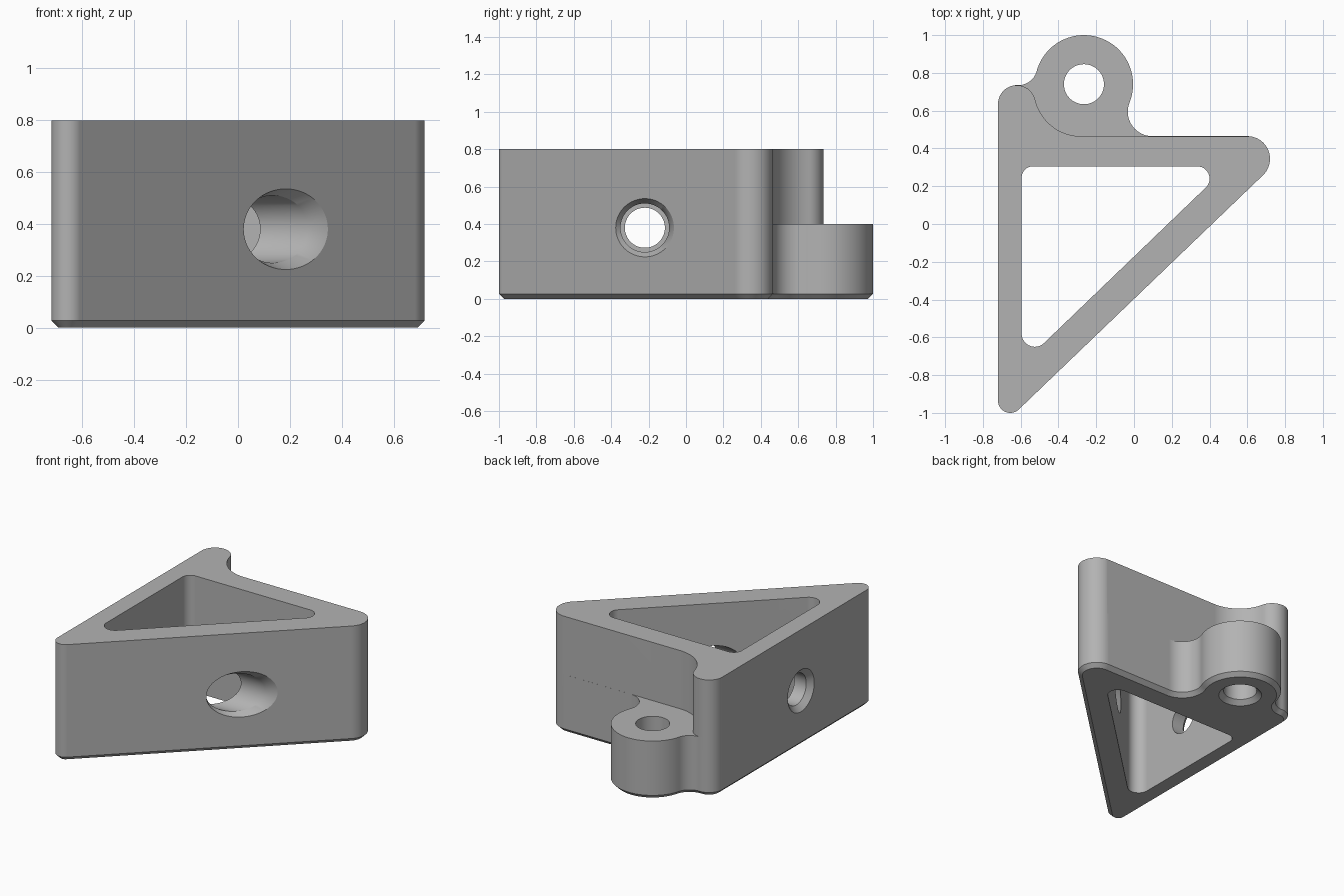
import bpy, bmesh
from math import radians, cos, sin, pi

cube = bpy.data.objects.get("Cube")
if cube:
    bpy.data.objects.remove(cube, do_unlink=True)

grey = bpy.data.materials.new("plain grey")
grey.use_nodes = True
colour = (0.45, 0.45, 0.45, 1)
grey.diffuse_color = colour
grey.node_tree.nodes["Principled BSDF"].inputs["Base Color"].default_value = colour


def outline(*arcs):
    """Points along arcs given as (x, y, radius, start, end); a bare (x, y) is a corner."""
    pts = []
    for a in arcs:
        if len(a) == 2:
            pts.append(a)
            continue
        x, y, r, start, end = a
        n = max(2, round(abs(end - start) / 5))
        for i in range(n + 1):
            t = radians(start + (end - start) * i / n)
            pts.append((x + r * cos(t), y + r * sin(t)))
    return pts


def finish(name, bm):
    bmesh.ops.recalc_face_normals(bm, faces=bm.faces)
    mesh = bpy.data.meshes.new(name)
    bm.to_mesh(mesh)
    bm.free()
    mesh.materials.append(grey)
    obj = bpy.data.objects.new(name, mesh)
    bpy.context.collection.objects.link(obj)
    return obj


def prism(name, pts, low, high, chamfer=0):
    bm = bmesh.new()
    base = bm.faces.new([bm.verts.new((x, y, low)) for x, y in pts])
    bmesh.ops.remove_doubles(bm, verts=bm.verts, dist=0.001)
    base = bm.faces[:][0]
    top = bmesh.ops.extrude_face_region(bm, geom=[base], use_keep_orig=True)["geom"]
    for v in top:
        if isinstance(v, bmesh.types.BMVert):
            v.co.z = high
    bmesh.ops.recalc_face_normals(bm, faces=bm.faces)
    if chamfer:
        rim = [e for e in bm.edges if all(v.co.z == e.verts[0].co.z < high for v in e.verts)]
        bmesh.ops.bevel(bm, geom=rim, offset=chamfer, segments=1,
                        affect='EDGES', clamp_overlap=False)
    return finish(name, bm)


def bore(name, place, stations, n=64):
    """Lofted round cutter: stations are (depth, radius), place maps (u, v, depth) to space."""
    bm = bmesh.new()
    rings = [[bm.verts.new(place(r * cos(2 * pi * i / n), r * sin(2 * pi * i / n), d))
              for i in range(n)] for d, r in stations]
    for a, b in zip(rings, rings[1:]):
        for i in range(n):
            j = (i + 1) % n
            bm.faces.new((a[i], a[j], b[j], b[i]))
    bm.faces.new(rings[0])
    bm.faces.new(rings[-1])
    return finish(name, bm)


# Triangular body together with the round lug, chamfered along the bottom
body = prism("triangular_bracket", outline(
    (-0.655, -0.935, 0.065, 180, 313.8),
    (0.6, 0.345, 0.12, 313.8, 450),
    (0.097, 0.595, 0.13, 270, 158.2),
    (-0.265, 0.74, 0.26, -21.8, 164.7),
    (-0.612, 0.835, 0.1, -15.3, -90),
    (-0.62, 0.635, 0.1, 90, 180)), 0, 0.8, 0.027)

cutters = [
    # Triangular pocket
    prism("pocket_cutter", outline(
        (-0.525, -0.58, 0.07, 180, 313.6),
        (0.335, 0.24, 0.065, 313.6, 450),
        (-0.535, 0.245, 0.06, 90, 180)), -0.1, 0.9),
    # Clearance above the lug
    prism("lug_clearance_cutter", outline(
        (-0.62, 0.635, 0.0995, 100, 13),
        (-0.28, 0.714, 0.2495, 193, 270),
        (1, 0.4645), (1, 1.1), (-0.637, 1.1)), 0.4, 0.9),
    # Vertical lug hole, flared at the bottom
    bore("lug_hole_cutter", lambda u, v, d: (u - 0.265, v + 0.74, d),
         [(-0.02, 0.158), (0.03, 0.106), (0.6, 0.106)]),
    # Wide hole through the sloping wall, its flare following the slope
    bore("wide_hole_cutter", lambda u, v, d: (d + 1.043 * u, u - 0.22, v + 0.38),
         [(0.203, 0.1655), (0.135, 0.13), (-0.2, 0.13)]),
    # Narrow hole through the straight wall, flared outside
    bore("narrow_hole_cutter", lambda u, v, d: (d, u - 0.22, v + 0.38),
         [(-0.74, 0.165), (-0.685, 0.107), (-0.4, 0.107)]),
]

bpy.ops.object.select_all(action='DESELECT')
bpy.context.view_layer.objects.active = body
body.select_set(True)
for c in cutters:
    c.hide_render = True
    mod = body.modifiers.new(c.name, 'BOOLEAN')
    mod.operation = 'DIFFERENCE'
    mod.solver = 'EXACT'
    mod.object = c
    bpy.ops.object.modifier_apply(modifier=mod.name)
for c in cutters:
    bpy.data.objects.remove(c, do_unlink=True)

# Smooth curved walls with crisp edges and flat planes
bpy.ops.object.shade_smooth_by_angle(angle=radians(25))
body.modifiers.new("flat_planes", 'WEIGHTED_NORMAL').keep_sharp = True
